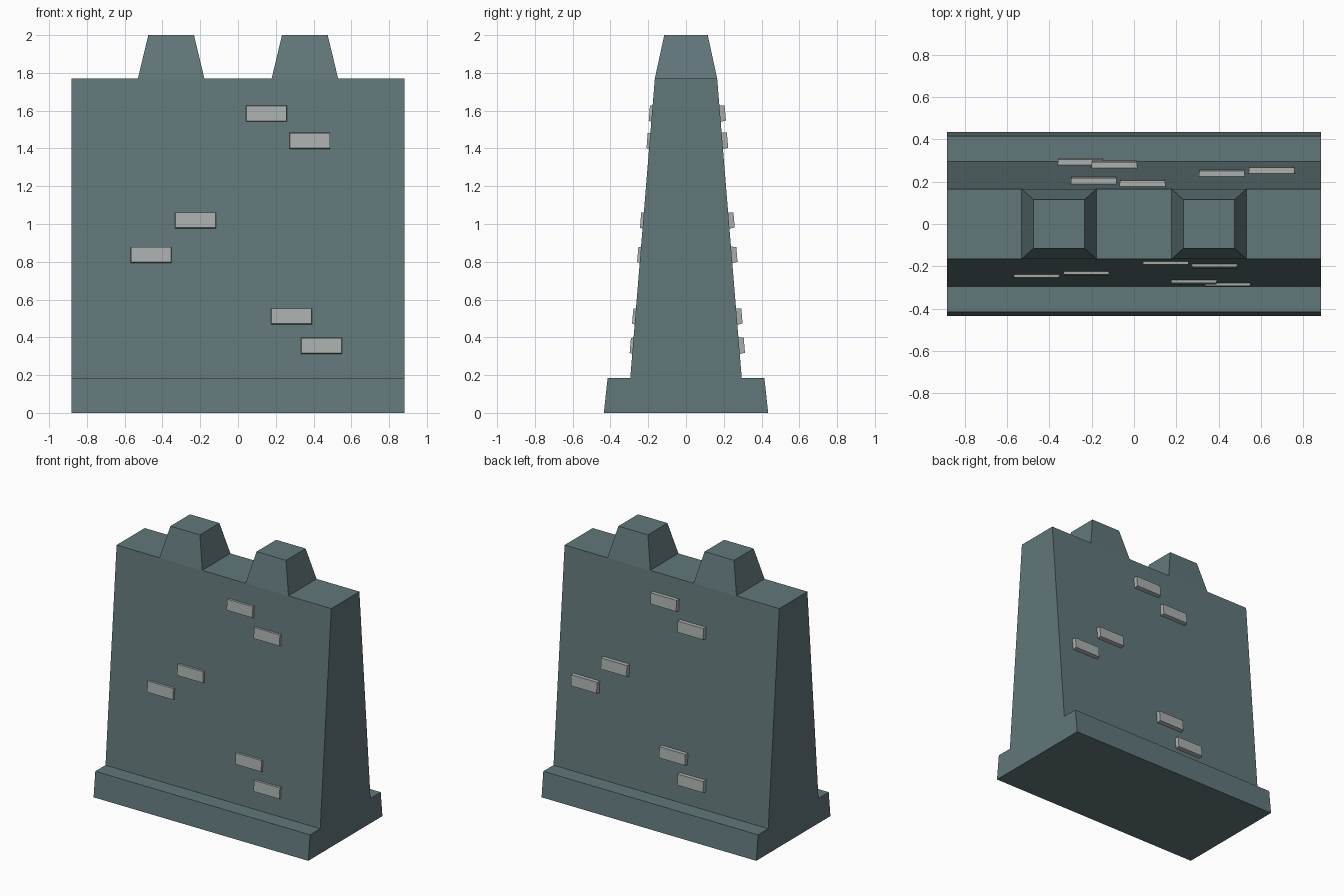
import bpy, bmesh, math
from mathutils import Matrix, Vector

if "Cube" in bpy.data.objects:
    bpy.data.objects.remove(bpy.data.objects["Cube"])


def material(name, rgb):
    m = bpy.data.materials.new(name)
    m.diffuse_color = (*rgb, 1)
    m.use_nodes = True
    m.node_tree.nodes["Principled BSDF"].inputs["Base Color"].default_value = m.diffuse_color
    return m


slate = material("slate stone", (0.122, 0.185, 0.195))
pale = material("pale stone", (0.40, 0.43, 0.42))


def add_object(name, bm, mat):
    bmesh.ops.recalc_face_normals(bm, faces=bm.faces)
    me = bpy.data.meshes.new(name)
    bm.to_mesh(me)
    bm.free()
    me.materials.append(mat)
    ob = bpy.data.objects.new(name, me)
    bpy.context.collection.objects.link(ob)
    return ob


def frustum(bm, lower, upper, z0, z1, mat=Matrix()):
    """Box with rectangles (x0, x1, y0, y1) at its two ends."""
    rings = []
    for (x0, x1, y0, y1), z in ((lower, z0), (upper, z1)):
        rings.append([bm.verts.new(mat @ Vector((x, y, z)))
                      for x, y in ((x0, y0), (x1, y0), (x1, y1), (x0, y1))])
    a, b = rings
    bm.faces.new(a[::-1])
    bm.faces.new(b)
    for i in range(4):
        j = (i + 1) % 4
        bm.faces.new((a[i], a[j], b[j], b[i]))


# Wall with stepped foot, extruded along x
half = [(0.435, 0), (0.415, 0.185), (0.295, 0.185), (0.165, 1.77)]
profile = half + [(-y, z) for y, z in reversed(half)]
bm = bmesh.new()
face = bm.faces.new([bm.verts.new((-0.882, y, z)) for y, z in profile])
ext = bmesh.ops.extrude_face_region(bm, geom=[face])
bmesh.ops.translate(bm, vec=(1.764, 0, 0),
                    verts=[v for v in ext["geom"] if isinstance(v, bmesh.types.BMVert)])
add_object("wall", bm, slate)

# Tapered battlements
for i, cx in enumerate((-0.354, 0.354)):
    bm = bmesh.new()
    frustum(bm, (cx - 0.176, cx + 0.176, -0.165, 0.165),
            (cx - 0.121, cx + 0.121, -0.115, 0.115), 1.77, 2.0)
    add_object(f"battlement_{i + 1}", bm, slate)

# Raised bricks lying on the sloped faces; back set is the front set turned and shifted
bricks = [(0.15, 1.584), (0.38, 1.44), (-0.225, 1.018),
          (-0.46, 0.836), (0.283, 0.51), (0.442, 0.355)]
tilt = math.atan2(0.13, 1.585)
for side, shift, rise in (("front", 0, 0.014), ("back", 0.19, 0.028)):
    turn = Matrix.Rotation(math.pi if side == "back" else 0, 4, 'Z')
    for i, (x, z) in enumerate(bricks):
        y = 0.295 - (z - 0.185) * 0.13 / 1.585
        place = (Matrix.Translation((shift, 0, 0)) @ turn
                 @ Matrix.Translation((x, -y, z))
                 @ Matrix.Rotation(math.pi / 2 - tilt, 4, 'X'))
        bm = bmesh.new()
        frustum(bm, (-0.11, 0.11, -0.045, 0.045),
                (-0.106, 0.106, -0.039, 0.041), -0.01, rise, place)
        add_object(f"{side}_brick_{i + 1}", bm, pale)
